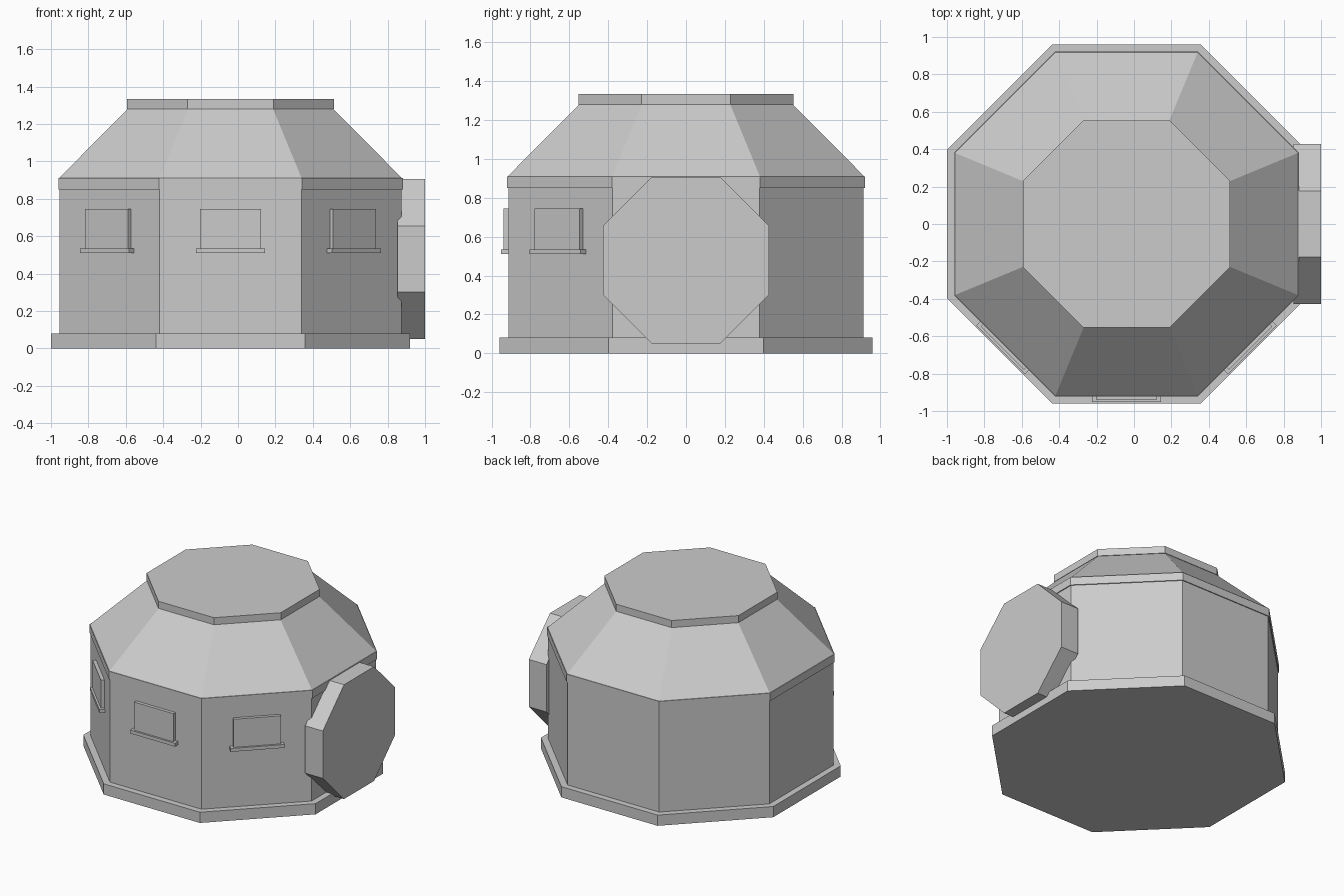
import bpy, math
from mathutils import Matrix, Vector

cube = bpy.data.objects.get("Cube")
if cube:
    bpy.data.objects.remove(cube, do_unlink=True)

CX = -0.04  # centre of the building

grey = bpy.data.materials.new("plain_grey")
grey.use_nodes = True
colour = (0.6, 0.6, 0.6, 1)
grey.diffuse_color = colour
grey.node_tree.nodes["Principled BSDF"].inputs["Base Color"].default_value = colour


def finish(name):
    ob = bpy.context.object
    ob.name = name
    ob.data.materials.append(grey)
    bpy.ops.object.transform_apply(location=True, rotation=True, scale=True)
    return ob


def octagon(name, z0, z1, a0, a1=None):
    """Eight-sided prism or frustum; a0 and a1 are flat-side distances."""
    k = 1 / math.cos(math.pi / 8)
    bpy.ops.mesh.primitive_cone_add(
        vertices=8, radius1=a0 * k, radius2=(a1 or a0) * k, depth=z1 - z0)
    ob = bpy.context.object
    turn = Matrix.Rotation(math.pi / 8, 4, "Z")
    ob.data.transform(Matrix.Translation((CX, 0, (z0 + z1) / 2)) @ turn)
    return finish(name)


def wall_box(name, angle, width, z0, z1, r0, r1):
    """Box on a wall face, angle turned from the front about the centre."""
    bpy.ops.mesh.primitive_cube_add(size=1)
    ob = bpy.context.object
    place = Matrix.Translation((0, -(r0 + r1) / 2, (z0 + z1) / 2))
    size = Matrix.Diagonal((width, r1 - r0, z1 - z0, 1))
    turn = Matrix.Rotation(angle, 4, "Z")
    ob.data.transform(Matrix.Translation((CX, 0, 0)) @ turn @ place @ size)
    return finish(name)


# Main body, stacked from the ground up
octagon("base_plinth", 0, 0.08, 0.96)
octagon("walls", 0.08, 0.85, 0.914)
octagon("eave_band", 0.85, 0.91, 0.921)
octagon("sloped_roof", 0.91, 1.28, 0.917, 0.55)
octagon("roof_cap", 1.28, 1.333, 0.554)

# Windows with sills on the three front faces
for side, angle in (("right", -45), ("front", 0), ("left", 45)):
    a = math.radians(angle)
    wall_box(side + "_window", a, 0.326, 0.53, 0.745, 0.90, 0.938)
    wall_box(side + "_window_sill", a, 0.37, 0.51, 0.535, 0.90, 0.952)

# Upright octagonal door slab on the left side
door = octagon("round_door", -0.073, 0.073, 0.427)
door.data.transform(Matrix.Translation((0.927, 0, 0.478))
                    @ Matrix.Rotation(math.pi / 2, 4, "Y")
                    @ Matrix.Translation(Vector((-CX, 0, 0))))
